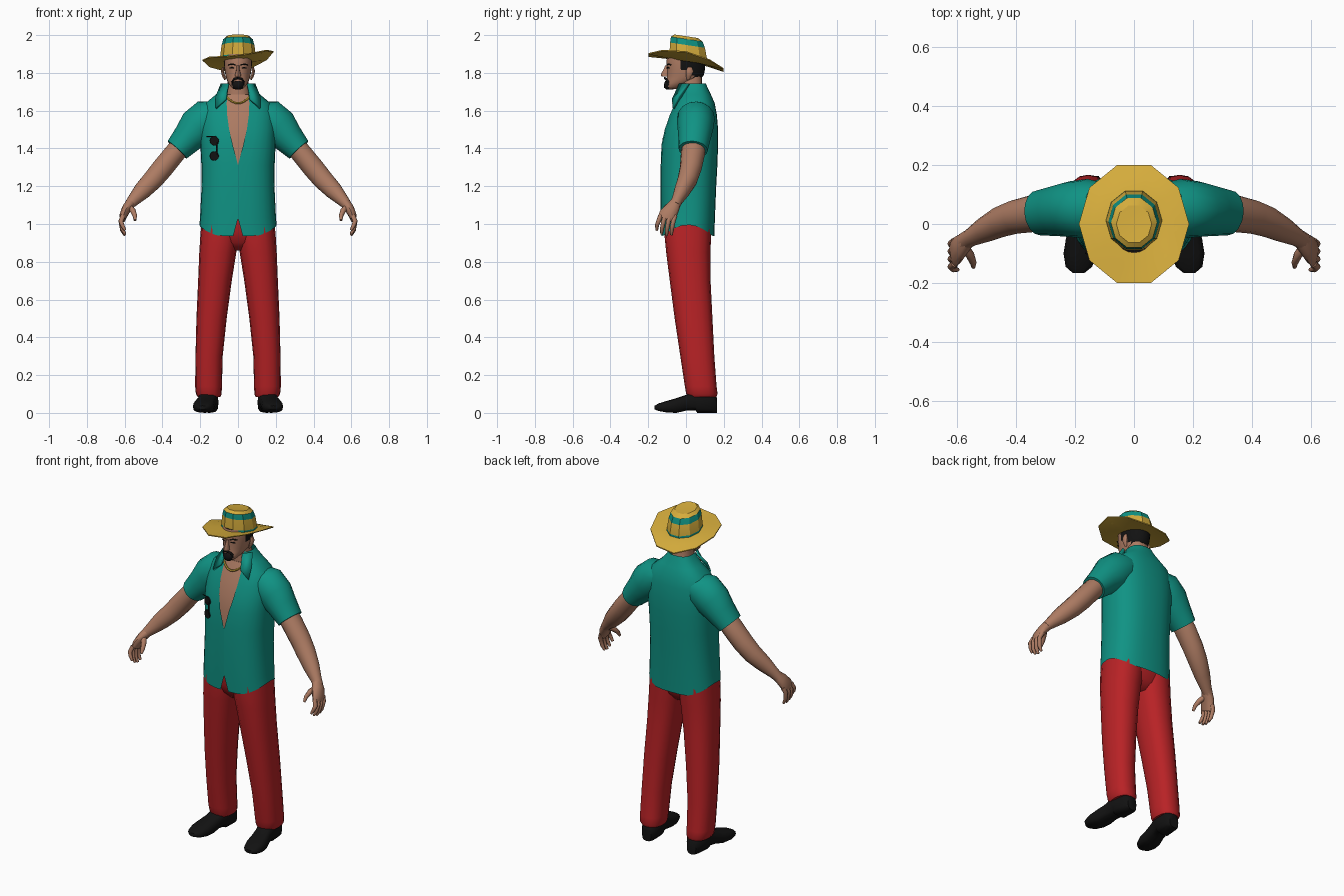
import bpy, bmesh, math
from mathutils import Vector

PAL = {}
for label, c in {"teal": (0.005, 0.29, 0.23), "red": (0.48, 0.016, 0.019), "skin": (0.42, 0.2, 0.125),
                 "straw_yellow": (0.66, 0.41, 0.045), "black": (0.006, 0.006, 0.006),
                 "gold": (0.7, 0.45, 0.05)}.items():
    PAL[label] = bpy.data.materials.new(label)
    PAL[label].diffuse_color = (*c, 1)


def make(name, verts, faces, mats, rule=None, angle=50):
    """Mesh object; rule(face centre) gives the material slot."""
    me = bpy.data.meshes.new(name)
    me.from_pydata([tuple(v) for v in verts], [], faces)
    bm = bmesh.new()
    bm.from_mesh(me)
    bmesh.ops.recalc_face_normals(bm, faces=bm.faces)
    for f in bm.faces:
        if rule:
            f.material_index = rule(f.calc_center_median())
    bm.to_mesh(me)
    bm.free()
    for m in mats.split():
        me.materials.append(PAL[m])
    ob = bpy.data.objects.new(name, me)
    bpy.context.collection.objects.link(ob)
    bpy.ops.object.select_all(action='DESELECT')
    ob.select_set(True)
    bpy.context.view_layer.objects.active = ob
    bpy.ops.object.shade_smooth_by_angle(angle=math.radians(angle))
    return ob


def loft(name, rings, mats, rule=None, closed=True, caps=True, angle=50):
    n = len(rings[0])
    verts = [p for r in rings for p in r]
    faces = [(i * n + j, i * n + (j + 1) % n, (i + 1) * n + (j + 1) % n, (i + 1) * n + j)
             for i in range(len(rings) - 1) for j in range(n if closed else n - 1)]
    if caps:
        faces += [tuple(range(n)), tuple(range(len(verts) - n, len(verts)))]
    return make(name, verts, faces, mats, rule, angle)


def spow(v, p):
    return math.copysign(abs(v) ** p, v)


def oval(z, cx, cy, rx, ry, n=16, p=0.85, gap=0.0):
    """Horizontal rounded ring, optionally open at the front by half-width gap."""
    a = math.asin(min(1, gap / rx) ** (1 / p))
    out = []
    for k in range(n):
        t = a + (2 * math.pi - 2 * a) * k / (n - 1) if gap >= 0 else 2 * math.pi * k / n
        out.append((cx + rx * spow(math.sin(t), p), cy - ry * spow(math.cos(t), p), z))
    return out


def ring(z, cx, cy, rx, ry, n=16, p=0.85):
    return [(cx + rx * spow(math.sin(2 * math.pi * k / n), p),
             cy - ry * spow(math.cos(2 * math.pi * k / n), p), z) for k in range(n)]


def tube(name, path, mat, n=12, caps=True):
    """Tube along points (x, y, z, depth radius, side radius)."""
    P = [Vector(q[:3]) for q in path]
    rings = []
    for i, q in enumerate(path):
        d = (P[min(i + 1, len(P) - 1)] - P[max(i - 1, 0)]).normalized()
        u = (Vector((0, 1, 0)) - d * d.y).normalized()
        v = d.cross(u)
        rings.append([P[i] + u * q[3] * math.cos(2 * math.pi * k / n) + v * q[4] * math.sin(2 * math.pi * k / n)
                      for k in range(n)])
    return loft(name, rings, mat, caps=caps)


def flip(path, s):
    return [(q[0] * s, *q[1:]) for q in path]


# Shirt: open-fronted shell (z, centre y, half width, half depth, front gap)
SHIRT = [(0.95, .01, .205, .14, .025), (1.03, .01, .201, .143, 0), (1.2, .012, .193, .148, 0),
         (1.31, .016, .194, .15, 0), (1.42, .02, .199, .15, .028), (1.5, .028, .2, .142, .047),
         (1.58, .038, .195, .125, .058), (1.64, .046, .172, .106, .06), (1.685, .047, .118, .085, .056),
         (1.72, .043, .086, .072, .052), (1.745, .04, .07, .065, .048)]
rows = [oval(z, 0, cy, rx, ry, 29, 0.8, g) for z, cy, rx, ry, g in SHIRT]
rows[0] = [(x, y, 0.995 - 0.058 * min(1, abs(y - .01) / .13) ** 2) for x, y, z in rows[0]]
loft("shirt", rows, "teal", closed=False, caps=False)

# Bare chest and neck inside the shirt
chest = [ring(z, 0, cy, rx * .93, ry * .95, 28, 0.8) for z, cy, rx, ry, g in SHIRT[2:9]]
loft("chest", chest, "skin")
loft("neck", [ring(1.62, 0, .045, .08, .075), ring(1.69, 0, .032, .064, .066),
              ring(1.74, 0, .025, .056, .06), ring(1.8, 0, .025, .054, .06)], "skin")

# Trousers: hips and two legs (z, centre x, centre y, half width, half depth)
loft("hips", [ring(.86, 0, .015, .1, .06), ring(.9, 0, .012, .17, .1), ring(.96, 0, .01, .193, .124),
              ring(1.03, 0, .01, .192, .128)], "red")
LEG = [(.085, .153, .085, .06, .076), (.1, .155, .084, .068, .083), (.14, .156, .078, .071, .084),
       (.3, .153, .06, .072, .09), (.5, .14, .04, .08, .1), (.7, .122, .022, .089, .108),
       (.85, .107, .012, .098, .117), (.93, .098, .01, .102, .123), (1.01, .094, .01, .099, .124)]

# Shoe sections from heel to toe (y, centre x, half width, bottom, top)
SHOE = [(.163, .15, .03, .0, .08), (.14, .15, .047, 0, .11), (.06, .155, .051, 0, .12),
        (.05, .156, .05, .014, .12), (.0, .166, .05, .012, .095), (-.05, .176, .055, 0, .078),
        (-.1, .182, .057, .002, .064), (-.145, .187, .045, .01, .05), (-.166, .188, .02, .018, .038)]

SLEEVE = [(.1, .055, 1.585, .085, .07), (.155, .053, 1.56, .1, .105), (.215, .05, 1.51, .095, .105),
          (.265, .045, 1.455, .086, .084), (.322, .038, 1.393, .077, .068)]
ARM = [(.27, .045, 1.45, .06, .055), (.335, .037, 1.375, .064, .057), (.4, .025, 1.295, .058, .058),
       (.45, .008, 1.235, .053, .055), (.505, -.02, 1.178, .043, .048), (.555, -.047, 1.125, .03, .033),
       (.578, -.06, 1.1, .03, .026)]
PALM = [(.565, -.052, 1.115, .028, .028), (.588, -.073, 1.085, .04, .026), (.605, -.096, 1.05, .047, .022),
        (.61, -.107, 1.025, .044, .015)]

for s, side in ((-1, "right"), (1, "left")):
    loft(side + "_trouser_leg", [ring(z, s * cx, cy, rx, ry) for z, cx, cy, rx, ry in LEG], "red")
    shoe = [[(s * (cx + rx * spow(math.cos(k * math.pi / 6), .65)), y,
              (z0 + z1) / 2 + (z1 - z0) / 2 * spow(math.sin(k * math.pi / 6), .65)) for k in range(12)]
            for y, cx, rx, z0, z1 in SHOE]
    loft(side + "_shoe", shoe, "black")
    tube(side + "_sleeve", flip(SLEEVE, s), "teal", 16)
    tube(side + "_arm", flip(ARM, s), "skin", 14)
    tube(side + "_palm", flip(PALM, s), "skin", 10)
    # Four curled fingers and a thumb
    for k in range(4):
        y = -.145 + .026 * k
        tip = .985 - .012 * min(k, 3 - k) - .008 * k
        tube(f"{side}_finger_{k + 1}", flip([(.608, y + .01, 1.045, .012, .013), (.62, y, 1.015, .012, .013),
                                             (.613, y - .008, tip + .01, .011, .011),
                                             (.598, y - .01, tip - .018, .007, .007)], s), "skin", 8)
    tube(side + "_thumb", flip([(.58, -.075, 1.095, .018, .016), (.556, -.105, 1.07, .015, .015),
                                (.546, -.13, 1.045, .012, .012), (.545, -.146, 1.02, .007, .007)], s), "skin", 8)
    # Pointed collar flap
    flap = [(.05, -.032, 1.742), (.088, .015, 1.742), (.115, -.035, 1.675), (.117, -.066, 1.612), (.064, -.07, 1.66)]
    collar = make(side + "_collar", flip(flap, s), [(0, 1, 2, 3, 4)], "teal")
    m = collar.modifiers.new("thickness", 'SOLIDIFY')
    m.thickness, m.offset = .012, 0
    # Ear, brow, eye and moustache half
    tube(side + "_ear", flip([(.067, .012, 1.765, .008, .006), (.077, .014, 1.785, .015, .008),
                              (.082, .02, 1.81, .02, .008), (.078, .02, 1.83, .012, .006)], s), "skin", 8)
    tube(side + "_brow", flip([(.014, -.1, 1.842, .004, .004), (.034, -.095, 1.847, .004, .004),
                               (.052, -.08, 1.842, .004, .003)], s), "black", 6)
    tube(side + "_eye", flip([(.022, -.1, 1.826, .003, .003), (.032, -.096, 1.828, .004, .004),
                              (.044, -.088, 1.826, .003, .002)], s), "black", 6)
    tube(side + "_moustache", flip([(0, -.112, 1.773, .006, .006), (.02, -.106, 1.768, .007, .006),
                                    (.031, -.094, 1.752, .007, .005), (.029, -.09, 1.735, .008, .005)], s), "black", 8)

# Head with dark hair at the back and sides
HEAD = [(1.715, -.07, .025, .03), (1.727, -.062, .038, .048), (1.745, -.042, .051, .066), (1.765, -.014, .06, .088),
        (1.785, -.004, .066, .097), (1.815, 0, .071, .1), (1.84, 0, .073, .102), (1.87, 0, .074, .102),
        (1.9, 0, .072, .095)]
loft("head", [ring(z, 0, cy, rx, ry, 24, .95) for z, cy, rx, ry in HEAD], "skin black",
     lambda c: int((c.y > .03 and c.z > 1.765) or (c.y > -.015 and c.z > 1.82)))

# Nose and beard
loft("nose", [ring(1.782, 0, -.108, .017, .022, 8), ring(1.792, 0, -.11, .015, .024, 8),
              ring(1.815, 0, -.103, .009, .018, 8), ring(1.84, 0, -.097, .008, .012, 8)], "skin")
loft("goatee", [ring(z, 0, y, rx, ry, 12) for z, y, rx, ry in
                ((1.712, -.086, .015, .018), (1.722, -.085, .028, .031), (1.738, -.083, .034, .034),
                 (1.75, -.085, .03, .028), (1.758, -.092, .012, .018))], "black")

# Necklace
tube("necklace", [(x, -.068 + 6 * x * x, 1.64 + 9 * x * x, .006, .006)
                  for x in [i * .0125 for i in range(-6, 7)]], "gold", 6)

# Sunglasses hung on the shirt
for z in (1.44, 1.36):
    disc = [[(-.125 + r * math.cos(k * math.pi / 6), -.112 - d - .35 * r * math.cos(k * math.pi / 6),
              z + r * math.sin(k * math.pi / 6)) for k in range(12)] for r, d in ((.025, -.004), (.024, .005))]
    loft("sunglasses_lens", disc, "black")
tube("sunglasses_bridge", [(-.112, -.12, 1.435, .004, .004), (-.112, -.12, 1.365, .004, .004)], "black", 6)
tube("sunglasses_arm", [(-.12, -.116, 1.463, .003, .003), (-.165, -.098, 1.462, .003, .003)], "black", 6)


# Ten-sided straw hat with tilted, curled brim
def hat_ring(rx, ry, z, cy=0.0, brim=0.0):
    pts = []
    for k in range(10):
        x, y = rx * math.cos(k * math.pi / 5), cy + ry * math.sin(k * math.pi / 5)
        pts.append((x, y, z - (.15 + .05 * brim) * y + brim * (.12 * x + .04 * (x / .19) ** 2)))
    return pts


loft("hat_brim", [hat_ring(.085, .09, 1.862, .012), hat_ring(.187, .21, 1.848, 0, 1), hat_ring(.187, .21, 1.854, 0, 1),
                  hat_ring(.145, .158, 1.866, .005, .6), hat_ring(.094, .104, 1.876, .012)], "straw_yellow", angle=30)
CROWN = [(.096, .106, 1.868, .012), (.095, .105, 1.886, .012), (.087, .097, 1.948, .008), (.078, .088, 1.979, .004),
         (.06, .066, 1.994, 0), (.025, .03, 1.992, 0)]
loft("hat_crown", [hat_ring(*c) for c in CROWN], "straw_yellow teal",
     lambda c: int(c.z + .15 * c.y < 1.882 or 1.955 < c.z + .15 * c.y < 1.975), angle=30)
